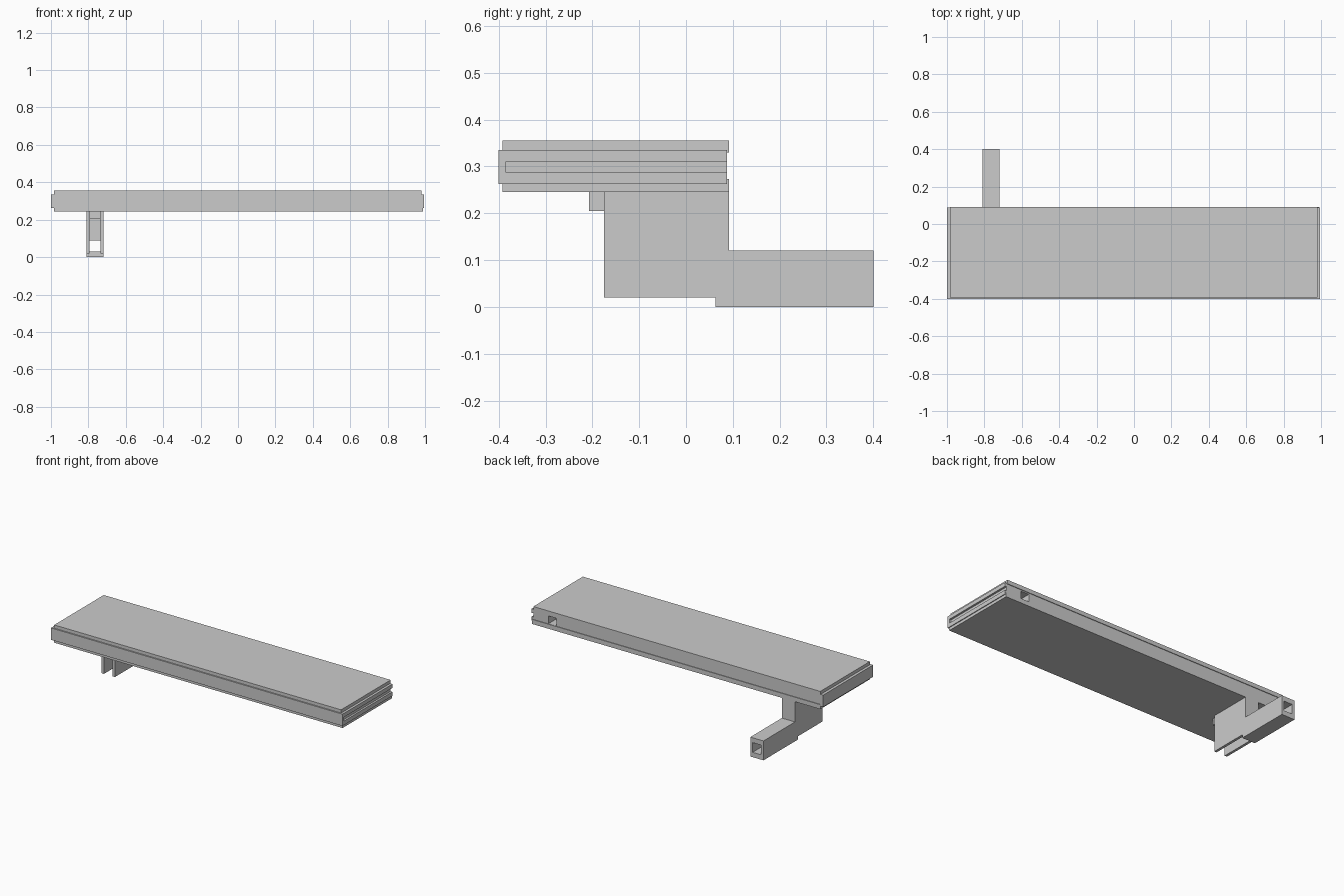
import bpy, bmesh

if "Cube" in bpy.data.objects:
    bpy.data.objects.remove(bpy.data.objects["Cube"])


def finish(name, bm):
    bmesh.ops.recalc_face_normals(bm, faces=bm.faces)
    mesh = bpy.data.meshes.new(name)
    bm.to_mesh(mesh)
    bm.free()
    ob = bpy.data.objects.new(name, mesh)
    bpy.context.collection.objects.link(ob)
    return ob


def box(name, x, y, z):
    """Box from (min, max) pairs on each axis."""
    bm = bmesh.new()
    bmesh.ops.create_cube(bm, size=1)
    for v in bm.verts:
        v.co = [(r[0] + r[1]) / 2 + c * (r[1] - r[0]) for c, r in zip(v.co, (x, y, z))]
    return finish(name, bm)


def side_profile(name, points, x0, x1):
    """Extrude a (y, z) outline along x."""
    bm = bmesh.new()
    face = bm.faces.new([bm.verts.new((x0, y, z)) for y, z in points])
    out = bmesh.ops.extrude_face_region(bm, geom=[face])
    verts = [g for g in out["geom"] if isinstance(g, bmesh.types.BMVert)]
    bmesh.ops.translate(bm, verts=verts, vec=(x1 - x0, 0, 0))
    return finish(name, bm)


def cut(target, cutter):
    mod = target.modifiers.new("cut", "BOOLEAN")
    mod.operation = "DIFFERENCE"
    mod.solver = "EXACT"
    mod.object = cutter
    cutter.hide_render = True
    cutter.hide_viewport = True


# Shelf: core with thin top and bottom panels set in at the ends
core = box("shelf_core", (-1, 0.995), (-0.4, 0.088), (0.262, 0.335))
side_profile("top_panel",
             [(-0.392, 0.33), (0.092, 0.33), (0.092, 0.355), (-0.392, 0.355)],
             -0.983, 0.98)
side_profile("bottom_panel",
             [(-0.392, 0.245), (0.092, 0.245), (0.092, 0.273),
              (0.063, 0.273), (0.063, 0.265), (-0.392, 0.265)],
             -0.983, 0.99)

# Socket in the back edge and groove along the right end
cut(core, box("socket_cutter", (0.825, 0.88), (0.02, 0.2), (0.274, 0.322)))
cut(core, box("groove_cutter", (0.983, 1.1), (-0.385, 0.2), (0.287, 0.311)))

# Bracket: two stepped side plates
outline = [(-0.175, 0.02), (0.063, 0.02), (0.063, 0), (0.4, 0),
           (0.4, 0.12), (0.092, 0.12), (0.092, 0.25), (-0.175, 0.25)]
left, right, wall = -0.81, -0.72, 0.016
side_profile("bracket_left_plate", outline, left, left + wall)
side_profile("bracket_right_plate", outline, right - wall, right)

# Bracket infill: back wall, hollow arm top and floor, front tongue
inner = (left + wall, right - wall)
side_profile("bracket_back_and_arm_top",
             [(0.063, 0.09), (0.4, 0.09), (0.4, 0.12), (0.092, 0.12),
              (0.092, 0.25), (0.063, 0.25)], *inner)
box("arm_floor", inner, (0.063, 0.4), (0, 0.03))
box("bracket_tongue", inner, (-0.207, -0.14), (0.205, 0.25))
